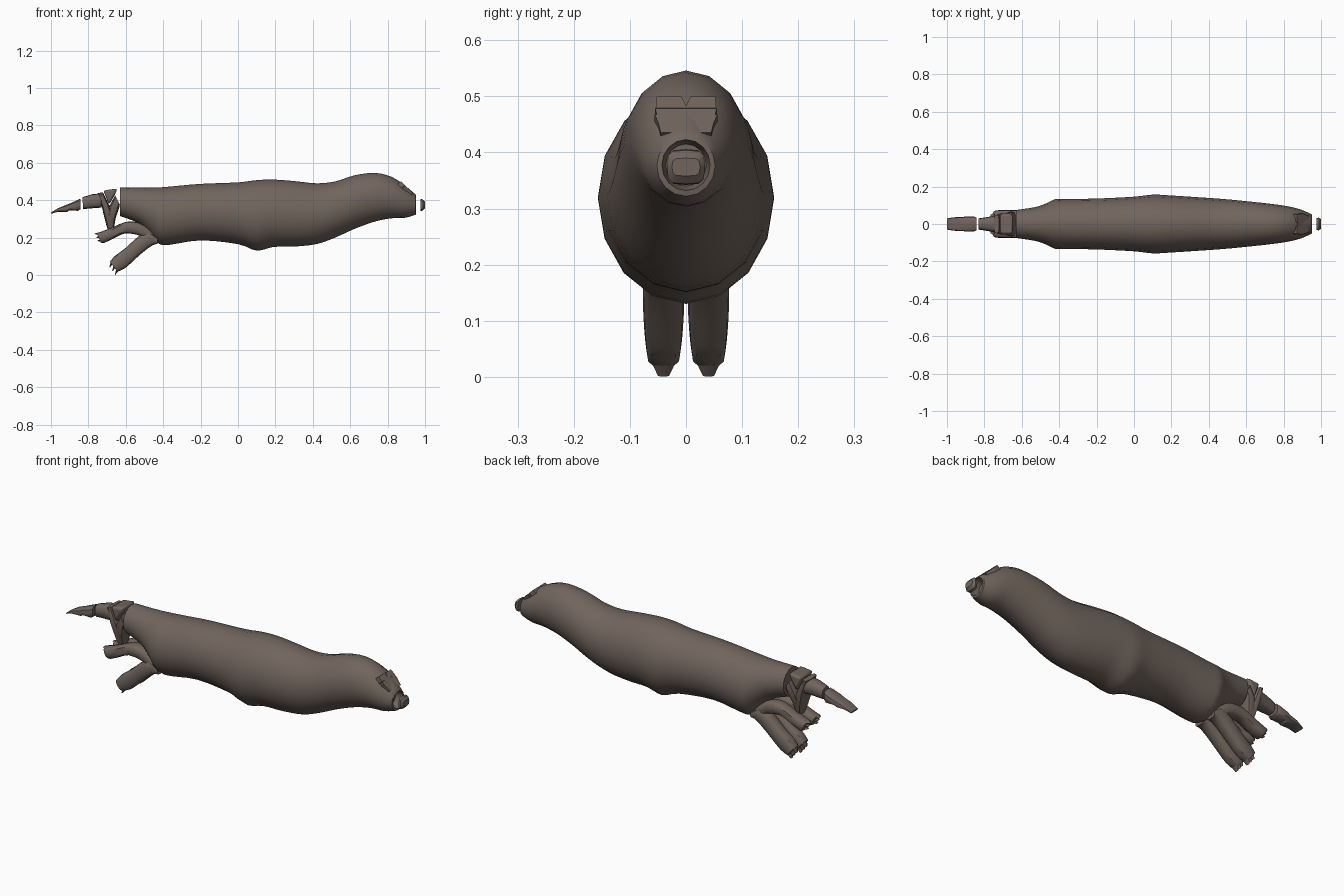
import bpy
import bmesh
import math
from mathutils import Vector

cube = bpy.data.objects.get("Cube")
if cube:
    bpy.data.objects.remove(cube, do_unlink=True)

# One warm grey-brown skin for everything
skin = bpy.data.materials.new("grey brown skin")
skin.use_nodes = True
SKIN_COLOUR = (0.165, 0.13, 0.108, 1)
skin.diffuse_color = SKIN_COLOUR
shader = skin.node_tree.nodes["Principled BSDF"]
shader.inputs["Base Color"].default_value = SKIN_COLOUR
shader.inputs["Roughness"].default_value = 0.8


def finish(name, bm, angle=40):
    """Turn a bmesh into a named, shaded object."""
    bmesh.ops.recalc_face_normals(bm, faces=bm.faces)
    mesh = bpy.data.meshes.new(name)
    bm.to_mesh(mesh)
    bm.free()
    mesh.materials.append(skin)
    obj = bpy.data.objects.new(name, mesh)
    bpy.context.collection.objects.link(obj)
    bpy.ops.object.select_all(action="DESELECT")
    obj.select_set(True)
    bpy.context.view_layer.objects.active = obj
    bpy.ops.object.shade_smooth_by_angle(angle=math.radians(angle))
    return obj


def smooth_path(stations, steps=3):
    """Catmull-Rom interpolation through rows of numbers."""
    result = []
    last = len(stations) - 1
    for i in range(last):
        rows = [stations[max(0, min(last, i + k))] for k in (-1, 0, 1, 2)]
        for s in range(steps):
            t = s / steps
            result.append(tuple(
                b + 0.5 * t * (c - a + t * (2 * a - 5 * b + 4 * c - d
                                            + t * (3 * (b - c) + d - a)))
                for a, b, c, d in zip(*rows)))
    return result + [stations[-1]]


def loft(name, stations, sides=12, power=1.0, y=0.0, angle=40):
    """Skin rounded sections; each station is upper x, z, lower x, z, half width."""
    bm = bmesh.new()
    rings = []
    for ux, uz, lx, lz, half in stations:
        upper, lower = Vector((ux, y, uz)), Vector((lx, y, lz))
        centre, arm = (upper + lower) / 2, (upper - lower) / 2
        ring = []
        for k in range(sides):
            a = math.tau * k / sides
            c, s = [math.copysign(abs(v) ** power, v) if abs(v) > 1e-6 else 0
                    for v in (math.cos(a), math.sin(a))]
            ring.append(bm.verts.new(centre + arm * s + Vector((0, half * c, 0))))
        rings.append(ring)
    for r, q in zip(rings, rings[1:]):
        for k in range(sides):
            n = (k + 1) % sides
            bm.faces.new((r[k], r[n], q[n], q[k]))
    bm.faces.new(rings[0])
    bm.faces.new(rings[-1])
    return finish(name, bm, angle)


def prism(name, points, offset, bevel=0.0):
    """Extrude an outline, optionally rounding its edges."""
    bm = bmesh.new()
    face = bm.faces.new([bm.verts.new(p) for p in points])
    out = bmesh.ops.extrude_face_region(bm, geom=[face], use_keep_orig=True)
    moved = [v for v in out["geom"] if isinstance(v, bmesh.types.BMVert)]
    bmesh.ops.translate(bm, verts=moved, vec=offset)
    obj = finish(name, bm, 30)
    if bevel:
        mod = obj.modifiers.new("rounded edges", "BEVEL")
        mod.width = bevel
        mod.segments = 2
    return obj


# Body: position, top, bottom, half width
body_rows = [
    (-.63, .468, .315, .075), (-.53, .467, .275, .09), (-.47, .467, .215, .11),
    (-.42, .468, .165, .133), (-.36, .473, .162, .134), (-.2, .487, .185, .136),
    (0, .495, .165, .146), (.1, .507, .13, .157), (.19, .51, .15, .153),
    (.3, .502, .152, .146), (.42, .49, .165, .138), (.52, .5, .2, .13),
    (.62, .532, .245, .12), (.73, .546, .285, .108), (.82, .525, .303, .095),
    (.89, .48, .305, .078), (.95, .43, .322, .052),
]
body = [(x, top, x, low, half) for x, top, low, half in smooth_path(body_rows)]
# Mouth rim and the hollow behind it
body += [(.952, .423, .952, .332, .043), (.91, .415, .91, .34, .036)]
loft("body", [(x, t, lx, b, h) for x, t, lx, b, h in body], sides=16)

# Snout plug in front of the mouth
loft("snout_plug", [(.976, .406, .976, .342, .032), (.988, .404, .988, .344, .034),
                    (1, .39, 1, .358, .025)], sides=12, power=.5)


# Brow and face plates lie on the sloping forehead
def forehead(side, z):
    return Vector((.937 - (z - .435) * 1.0, side, z))


def face_plate(name, half_outline):
    mirrored = [(-s, z) for s, z in reversed(half_outline) if s]
    outline = [forehead(s, z) for s, z in half_outline + mirrored]
    prism(name, outline, Vector((-.02, 0, -.015)))


face_plate("brow_plate", [(0, .483), (.008, .5), (.052, .5), (.054, .479)])
face_plate("middle_face_plate", [(.055, .478), (.052, .468)])
face_plate("lower_face_plate", [(.056, .468), (.049, .452), (.045, .436)])

# Rump wedge with two arms forming a V beneath it
HALF = .055
prism("rump_wedge", [(-.72, -HALF, .452), (-.645, -HALF, .462),
                     (-.66, -HALF, .425), (-.69, -HALF, .375)],
      Vector((0, 2 * HALF, 0)), .012)
loft("rump_rear_arm", [(-.665, .24, -.695, .237, .025), (-.665, .3, -.708, .28, .042),
                       (-.69, .375, -.727, .36, .058), (-.722, .442, -.748, .438, .05)],
     power=.6)
loft("rump_front_arm", [(-.665, .24, -.695, .237, .025), (-.655, .3, -.7, .3, .045),
                        (-.635, .36, -.69, .365, .066), (-.632, .375, -.657, .425, .066)],
     power=.6)

# Tail root and flat tapering tail tip
loft("tail_root", [(-.735, .436, -.73, .36, .048), (-.78, .432, -.775, .357, .038),
                   (-.832, .415, -.828, .352, .03)], power=.7)
loft("tail_tip", [(-.842, .408, -.842, .352, .034), (-.855, .402, -.855, .343, .04),
                  (-.9, .382, -.905, .345, .04), (-.92, .374, -.915, .336, .037),
                  (-.96, .358, -.962, .338, .036), (-1, .334, -1, .327, .03)],
     power=.6)

# Upper and lower hind legs with toes, on both sides
upper_leg = [(-.43, .195, -.45, .165, .028), (-.475, .245, -.505, .2, .032),
             (-.53, .28, -.54, .215, .035), (-.6, .284, -.605, .222, .035),
             (-.67, .255, -.655, .2, .034), (-.735, .23, -.715, .172, .034),
             (-.755, .225, -.735, .175, .03)]
lower_leg = [(-.43, .2, -.43, .165, .03), (-.485, .232, -.455, .16, .035),
             (-.54, .2, -.51, .12, .037), (-.6, .145, -.56, .075, .036),
             (-.66, .1, -.605, .035, .033), (-.685, .07, -.645, .018, .03)]


def toes(name, start, end, direction, y):
    """Three blunt claws across the end of a foot."""
    for k in range(3):
        base = Vector(start).lerp(Vector(end), k / 2)
        spread = (Vector(end) - Vector(start)) / 5
        tip = base + Vector(direction)
        loft(f"{name}_{k + 1}",
             [(*(base - spread), *(base + spread), .022),
              (*(tip - spread / 5), *(tip + spread / 5), .01)],
             sides=6, y=y)


for side, sign in (("left", 1), ("right", -1)):
    centre = sign * .04
    loft(f"{side}_upper_leg", smooth_path(upper_leg, 2), y=centre, power=.65)
    loft(f"{side}_lower_leg", smooth_path(lower_leg, 2), y=centre, power=.65)
    toes(f"{side}_upper_toe", (-.745, .22), (-.73, .183), (-.022, 0), centre)
    toes(f"{side}_lower_toe", (-.675, .065), (-.645, .027), (-.012, -.025), centre)
